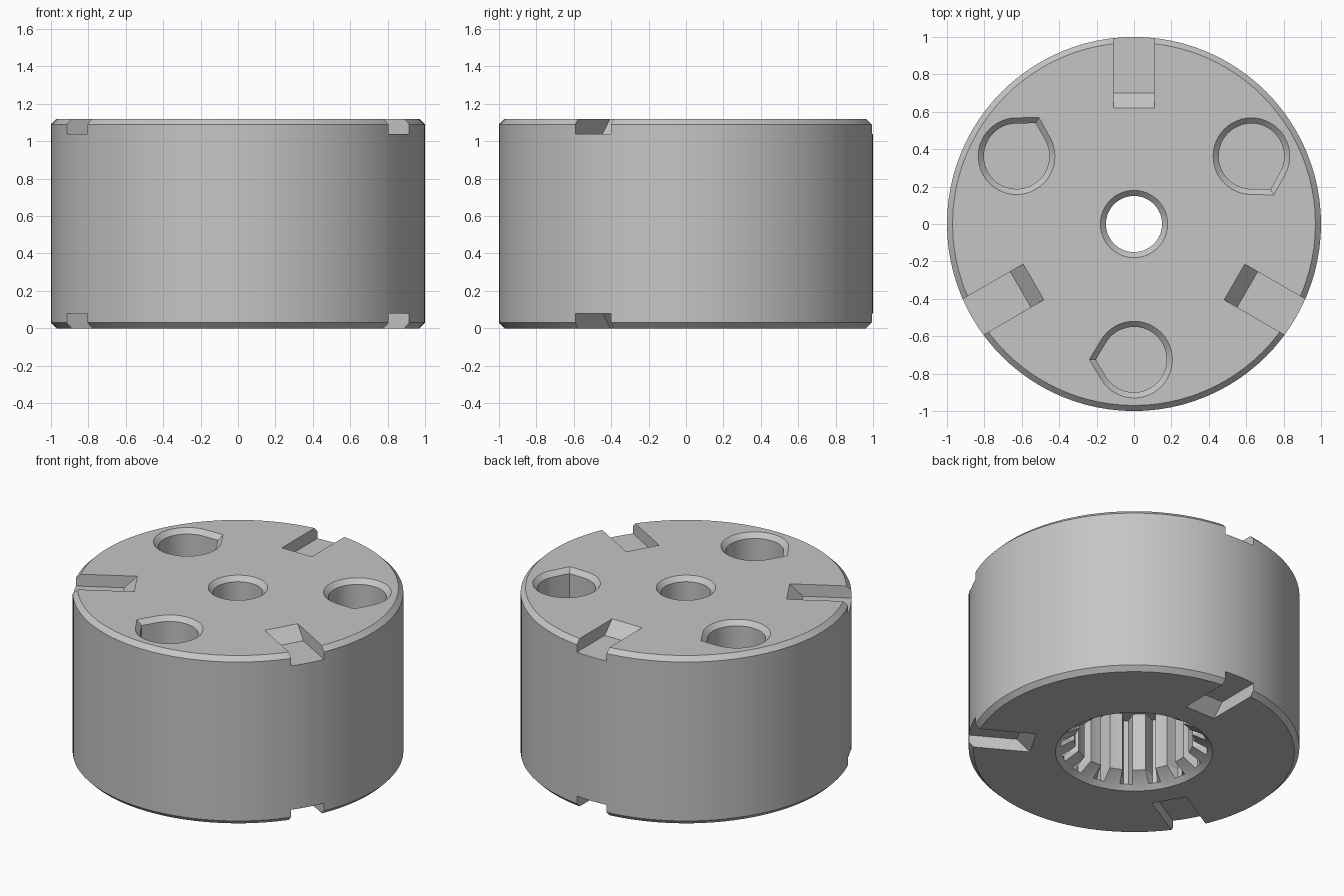
import bpy, bmesh, math
from mathutils import Matrix, Vector

cube = bpy.data.objects.get("Cube")
if cube:
    bpy.data.objects.remove(cube, do_unlink=True)

H = 1.12        # body height
C = 0.03        # chamfer size
DEPTH = 0.08    # notch depth

metal = bpy.data.materials.new("grey metal")
metal.use_nodes = True
metal.diffuse_color = (0.56, 0.56, 0.56, 1)
metal.node_tree.nodes["Principled BSDF"].inputs["Base Color"].default_value = metal.diffuse_color


def polar(r, a):
    return Vector((r * math.cos(a), r * math.sin(a), 0))


def circle(r, n=96):
    return [polar(r, math.tau * i / n) for i in range(n)]


def teardrop(r, n=40):
    """Circle with a tangent point on its +x side."""
    half = math.radians(31)
    arc = [polar(r, half + (math.tau - 2 * half) * i / n) for i in range(n + 1)]
    return arc + [Vector((r / math.cos(half), 0, 0))]


def splines(outer, inner, teeth=16):
    """Internal gear outline with flat teeth and narrow grooves."""
    pitch = math.tau / teeth
    steps = ((-0.28, inner), (0, inner), (0.28, inner), (0.42, outer), (0.58, outer))
    return [polar(r, (k + f) * pitch) for k in range(teeth) for f, r in steps]


def loft(name, rings, matrix=Matrix()):
    """Closed solid through matching outlines, each given with its height."""
    bm = bmesh.new()
    loops = [[bm.verts.new(matrix @ Vector((p.x, p.y, z))) for p in pts] for pts, z in rings]
    n = len(loops[0])
    for lo, hi in zip(loops, loops[1:]):
        for i in range(n):
            j = (i + 1) % n
            bm.faces.new((lo[i], lo[j], hi[j], hi[i]))
    bm.faces.new(loops[0][::-1])
    bm.faces.new(loops[-1])
    bmesh.ops.recalc_face_normals(bm, faces=bm.faces)
    mesh = bpy.data.meshes.new(name)
    bm.to_mesh(mesh)
    bm.free()
    mesh.materials.append(metal)
    obj = bpy.data.objects.new(name, mesh)
    bpy.context.collection.objects.link(obj)
    return obj


# Chamfered drum
body = loft("drum_body", [(circle(1 - C), 0), (circle(1), C),
                          (circle(1), H - C), (circle(1 - C), H)])
cutters = []

# Splined bore from below, with a lead-in on the teeth
cutters.append(loft("bore_cutter", [
    (splines(0.505, 0.505), -C), (splines(0.445, 0.445), C),
    (splines(0.445, 0.36), 0.08), (splines(0.445, 0.36), 0.47)]))

# Chamfered centre hole
cutters.append(loft("centre_hole_cutter", [
    (circle(0.15, 64), 0.4), (circle(0.15, 64), H - C), (circle(0.21, 64), H + C)]))

# Pointed pockets and radial notches, three of each
profile = [Vector(p) for p in ((0.57, 0.05, 0), (0.70, -DEPTH, 0), (1.1, -DEPTH, 0), (1.1, 0.05, 0))]
for k in range(3):
    turn = Matrix.Rotation(math.tau * k / 3, 4, "Z")
    place = turn @ Matrix.Translation((0, -0.725, 0)) @ Matrix.Rotation(math.pi, 4, "Z")
    cutters.append(loft("pocket_cutter", [
        (teardrop(0.175), 0.6), (teardrop(0.175), H - C), (teardrop(0.235), H + C)], place))
    # Profile x runs outward along +y, profile y runs upward, extrusion runs sideways
    upright = Matrix(((0, 0, 1, 0), (1, 0, 0, 0), (0, 1, 0, 0), (0, 0, 0, 1)))
    for flip, z in ((1, H), (-1, 0)):
        place = turn @ Matrix.Translation((0, 0, z)) @ Matrix.Diagonal((1, 1, flip, 1)) @ upright
        cutters.append(loft("notch_cutter", [(profile, -0.11), (profile, 0.11)], place))

# Cut everything out of the drum
bpy.ops.object.select_all(action="DESELECT")
bpy.context.view_layer.objects.active = body
body.select_set(True)
for cutter in cutters:
    cutter.hide_render = True
    mod = body.modifiers.new("cut", "BOOLEAN")
    mod.operation = "DIFFERENCE"
    mod.solver = "EXACT"
    mod.object = cutter
    bpy.ops.object.modifier_apply(modifier=mod.name)
    bpy.data.objects.remove(cutter, do_unlink=True)

bpy.ops.object.shade_smooth_by_angle(angle=math.radians(20))
